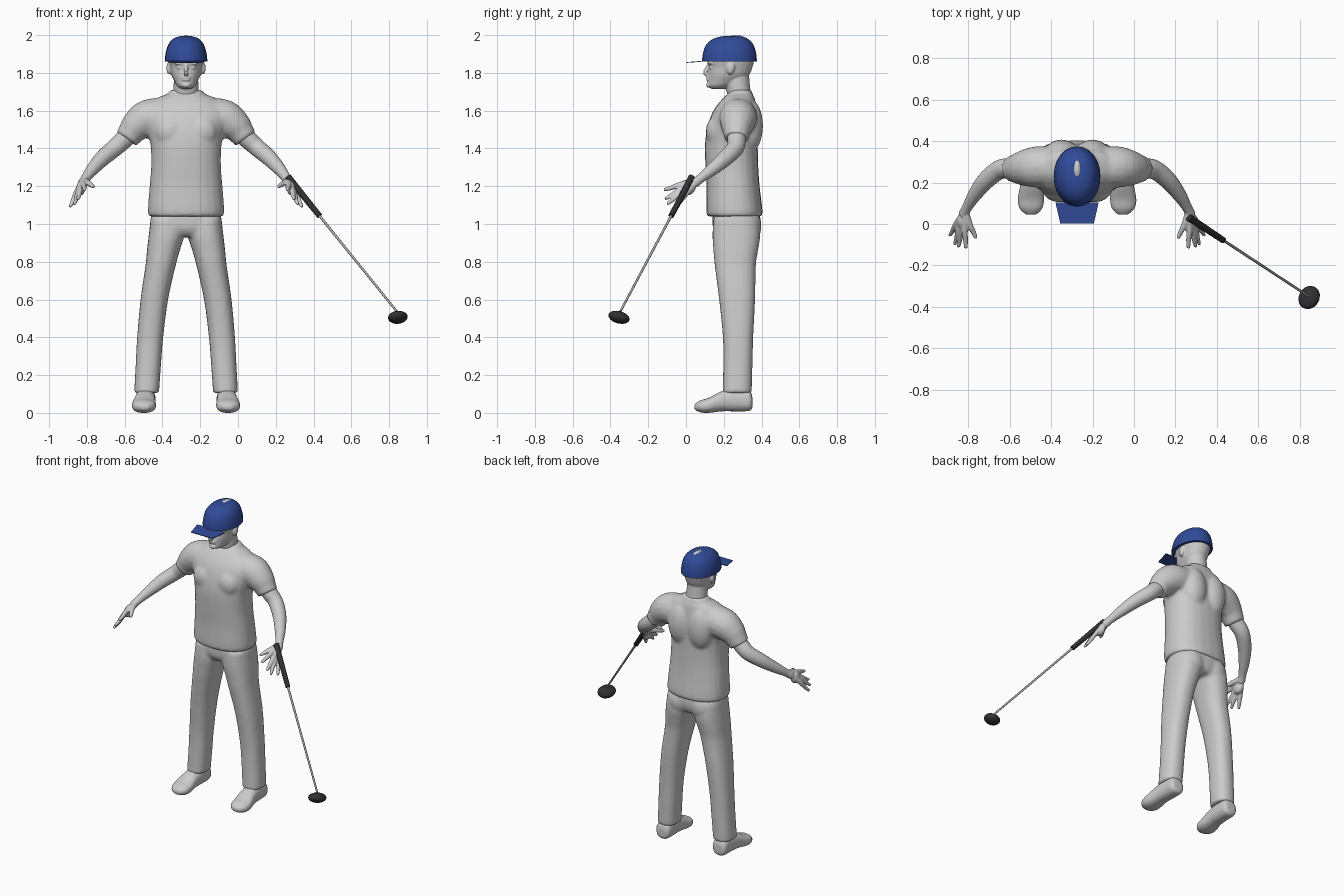
import bpy, bmesh, math
from mathutils import Matrix, Vector, Euler

MIDLINE = -0.275  # the figure stands to one side of the origin
SIDES = (1, -1)

if "Cube" in bpy.data.objects:
    bpy.data.objects.remove(bpy.data.objects["Cube"], do_unlink=True)


def material(name, red, green, blue):
    mat = bpy.data.materials.new(name)
    mat.use_nodes = True
    mat.diffuse_color = (red, green, blue, 1)
    mat.node_tree.nodes["Principled BSDF"].inputs["Base Color"].default_value = (red, green, blue, 1)
    return mat


clay = material("clay grey", .6, .6, .6)
blue = material("cap blue", .03, .07, .32)
black = material("rubber black", .03, .03, .035)
steel = material("shaft steel", .4, .4, .4)


def smooth_rows(rows, steps=4):
    """Catmull-Rom interpolation through rows of numbers."""
    result = []
    last = len(rows) - 1
    for i in range(last):
        a, b, c, d = (rows[max(0, min(last, i + k))] for k in (-1, 0, 1, 2))
        for s in range(steps):
            t = s / steps
            result.append([q + t * (r - p + t * (2 * p - 5 * q + 4 * r - s4
                          + t * (3 * (q - r) + s4 - p))) / 2
                           for p, q, r, s4 in zip(a, b, c, d)])
    return result + [list(rows[last])]


def loft(bm, rings, power=1.0, sides=24):
    """Skin a list of (centre, u, v) rings and close both ends."""
    def bend(value):
        return math.copysign(abs(value) ** power, value)
    loops = []
    for centre, u, v in rings:
        angles = [math.tau * k / sides for k in range(sides)]
        loops.append([bm.verts.new(centre + u * bend(math.cos(a)) + v * bend(math.sin(a)))
                      for a in angles])
    for low, high in zip(loops, loops[1:]):
        for k in range(sides):
            n = (k + 1) % sides
            bm.faces.new((low[k], low[n], high[n], high[k]))
    bm.faces.new(loops[0])
    bm.faces.new(loops[-1])


def stack(bm, rows, side=1, axis="z", power=.85):
    """Rows are: position on axis, x, near edge, far edge, half width."""
    rings = []
    for pos, x, near, far, half in smooth_rows(rows):
        mid, depth = (near + far) / 2, (far - near) / 2
        if axis == "z":
            rings.append((Vector((x * side, mid, pos)), Vector((half, 0, 0)), Vector((0, depth, 0))))
        else:
            rings.append((Vector((x * side, pos, mid)), Vector((half, 0, 0)), Vector((0, 0, depth))))
    loft(bm, rings, power)


def limb(bm, rows, side=1, sides=16):
    """Rows are: x, y, z, radius along a path."""
    rows = smooth_rows(rows)
    points = [Vector((x * side, y, z)) for x, y, z, r in rows]
    rings = []
    for i, point in enumerate(points):
        along = points[min(i + 1, len(points) - 1)] - points[max(i - 1, 0)]
        turn = along.to_track_quat("Z", "Y")
        radius = rows[i][3]
        rings.append((point, turn @ Vector((radius, 0, 0)), turn @ Vector((0, radius, 0))))
    loft(bm, rings, sides=sides)


def ball(bm, place, size, turn=(0, 0, 0)):
    bmesh.ops.create_uvsphere(bm, u_segments=20, v_segments=12, radius=1,
                              matrix=Matrix.LocRotScale(Vector(place), Euler(turn), Vector(size)))


def finish(name, bm, mat, voxel=0, relax=4, offset=MIDLINE):
    """Turn the bmesh into an object; a voxel size fuses its pieces."""
    bmesh.ops.recalc_face_normals(bm, faces=bm.faces)
    mesh = bpy.data.meshes.new(name)
    bm.to_mesh(mesh)
    bm.free()
    mesh.materials.append(mat)
    obj = bpy.data.objects.new(name, mesh)
    bpy.context.collection.objects.link(obj)
    obj.location.x = offset
    if voxel:
        fuse = obj.modifiers.new("fuse", "REMESH")
        fuse.mode, fuse.voxel_size, fuse.use_smooth_shade = "VOXEL", voxel, True
        soften = obj.modifiers.new("soften", "SMOOTH")
        soften.factor, soften.iterations = .5, relax
    else:
        bpy.ops.object.select_all(action="DESELECT")
        obj.select_set(True)
        bpy.context.view_layer.objects.active = obj
        bpy.ops.object.shade_smooth_by_angle(angle=math.radians(40))
    return obj


# Shirt: torso, collar, shoulder blades, chest and sleeves
bm = bmesh.new()
stack(bm, [(1.04, 0, .115, .4, .195), (1.07, 0, .107, .405, .202), (1.2, 0, .108, .39, .193),
           (1.3, 0, .103, .383, .185), (1.42, 0, .1, .38, .188), (1.52, 0, .115, .38, .21),
           (1.6, 0, .145, .375, .215), (1.66, 0, .19, .365, .165), (1.69, 0, .222, .352, .098),
           (1.71, 0, .235, .35, .085)])
for side in SIDES:
    ball(bm, (side * .075, .34, 1.52), (.085, .068, .14))
    ball(bm, (side * .085, .16, 1.49), (.08, .055, .08))
    limb(bm, [(.1, .275, 1.57, .1), (.2, .275, 1.56, .1), (.26, .27, 1.52, .086),
              (.29, .268, 1.485, .072), (.315, .265, 1.45, .064)], side)
finish("shirt", bm, clay, .011)

# Trousers: hips, seat and legs
bm = bmesh.new()
stack(bm, [(1.09, 0, .145, .385, .18), (1.02, 0, .14, .395, .188), (.97, 0, .145, .39, .19),
           (.935, 0, .17, .37, .17)])
for side in SIDES:
    ball(bm, (side * .085, .32, .99), (.09, .08, .1))
    stack(bm, [(1.03, .1, .145, .385, .088), (.94, .104, .14, .393, .094),
               (.86, .12, .145, .382, .087), (.78, .135, .152, .37, .08),
               (.6, .168, .175, .366, .073), (.4, .19, .195, .356, .069),
               (.25, .2, .197, .352, .067), (.105, .209, .193, .348, .066)], side)
finish("trousers", bm, clay, .011)

# Shoes
for side, label in zip(SIDES, ("left", "right")):
    bm = bmesh.new()
    stack(bm, [(.352, .212, .03, .08, .03), (.335, .213, .01, .12, .05), (.26, .214, .008, .13, .053),
               (.19, .218, .008, .115, .056), (.12, .223, 0, .08, .064),
               (.075, .223, .003, .066, .055), (.045, .222, .018, .045, .025)], side, "y")
    finish(label + "_shoe", bm, clay, .007, 3)

# Arms with hands: every finger fans out from the wrist
finger_tips = {"little": (.615, -.055, 1.09), "ring": (.592, -.1, 1.105),
               "middle": (.573, -.112, 1.132), "index": (.538, -.118, 1.18),
               "thumb": (.488, -.07, 1.197)}
wrist = Vector((.54, .06, 1.23))
for side, label in zip(SIDES, ("left", "right")):
    bm = bmesh.new()
    limb(bm, [(.25, .27, 1.52, .05), (.32, .268, 1.455, .05), (.375, .262, 1.405, .047),
              (.44, .21, 1.35, .043), (.495, .14, 1.29, .034), (.53, .082, 1.245, .025),
              (.55, .045, 1.215, .025)], side)
    ball(bm, (side * .557, .012, 1.19), (.024, .042, .036), (.6, 0, 0))
    for tip in map(Vector, finger_tips.values()):
        knuckle = wrist.lerp(tip, .5) + Vector((.004, 0, .004))
        limb(bm, [(*wrist, .018), (*knuckle, .015), (*wrist.lerp(tip, .8), .012), (*tip, .008)], side)
    finish(label + "_arm", bm, clay, .005, 2)

# Head: neck, skull, face and ears
bm = bmesh.new()
stack(bm, [(1.64, 0, .23, .35, .072), (1.7, 0, .215, .342, .068), (1.77, 0, .2, .335, .064),
           (1.83, 0, .2, .33, .06)], power=1)
stack(bm, [(1.715, 0, .135, .2, .025), (1.732, 0, .117, .25, .048), (1.76, 0, .116, .3, .064),
           (1.79, 0, .117, .335, .078), (1.83, 0, .12, .352, .086), (1.87, 0, .112, .36, .094),
           (1.93, 0, .13, .355, .09), (1.975, 0, .18, .33, .06), (1.99, 0, .22, .3, .03)], power=.95)
ball(bm, (0, .265, 1.975), (.02, .05, .027))
limb(bm, [(0, .12, 1.842, .009), (0, .109, 1.82, .01), (0, .1, 1.802, .013), (0, .112, 1.792, .011)])
ball(bm, (0, .119, 1.735), (.024, .012, .014))
for height in (1.775, 1.763):
    ball(bm, (0, .118, height), (.024, .012, .006))
for side in SIDES:
    ball(bm, (side * .036, .13, 1.85), (.027, .014, .008))
    ball(bm, (side * .035, .137, 1.828), (.016, .014, .008))
    ball(bm, (side * .09, .237, 1.825), (.014, .021, .034), (-.2, 0, 0))
finish("head", bm, clay, .005, 2)

# Cap crown and brim
bm = bmesh.new()
stack(bm, [(1.86, 0, .085, .375, .113), (1.9, 0, .089, .372, .109), (1.95, 0, .107, .357, .094),
           (1.982, 0, .148, .325, .066), (1.994, 0, .195, .29, .032)], power=.97)
finish("cap_crown", bm, blue)
bm = bmesh.new()
bmesh.ops.create_cube(bm, size=1, matrix=Matrix.Diagonal((.208, .1, .004, 1)))
for vert in bm.verts:
    if vert.co.y < 0:
        vert.co.x *= .78
        vert.co.z -= .008
    vert.co += Vector((0, .053, 1.863))
finish("cap_brim", bm, blue)

# Golf club on one straight line from the left hand
grip_top = Vector((.265, .031, 1.249))
club_end = Vector((.84, -.347, .538))
for name, start, end, thick, thin, mat in (("club_grip", 0, .29, .018, .015, black),
                                           ("club_shaft", .27, 1, .007, .006, steel)):
    bm = bmesh.new()
    limb(bm, [(*grip_top.lerp(club_end, start), thick), (*grip_top.lerp(club_end, end), thin)], sides=12)
    finish(name, bm, mat, offset=0)
bm = bmesh.new()
ball(bm, (.846, -.355, .506), (.051, .059, .032), (-.2, -.25, -.4))
finish("club_head", bm, black, offset=0)
